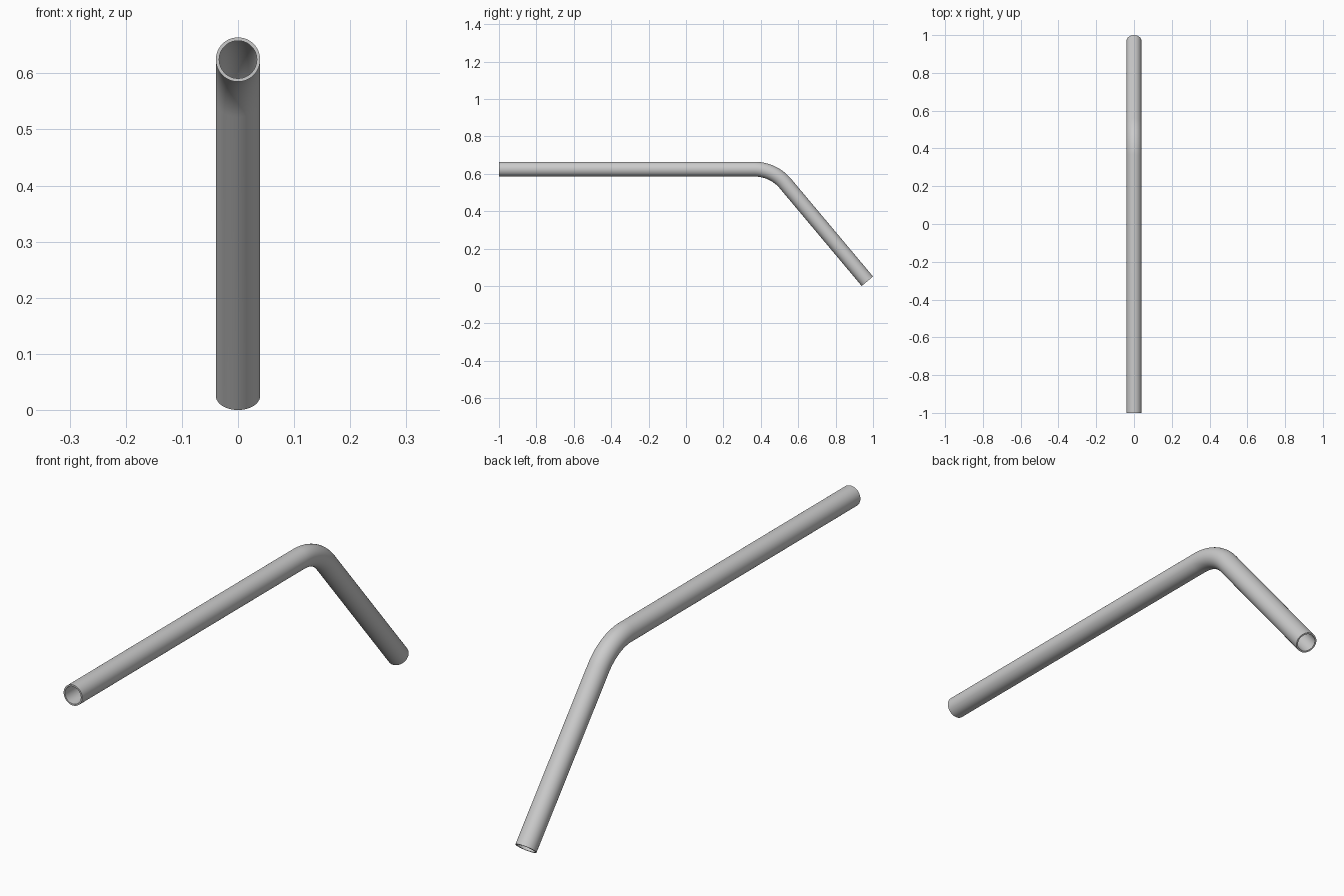
import bpy, bmesh
from math import sin, cos, tan, pi, radians

if "Cube" in bpy.data.objects:
    bpy.data.objects.remove(bpy.data.objects["Cube"])

R_OUT, R_IN = 0.0395, 0.0335     # tube radii
BEND = radians(50)               # bend angle
R_BEND = 0.215                   # centreline bend radius
SIDES, STEPS = 64, 24

# Centreline stations: (y, z, downward angle)
end_y = 1 - R_OUT * sin(BEND)
end_z = R_OUT * cos(BEND)
top_z = 0.6245
corner_y = end_y - (top_z - end_z) / tan(BEND)
start_y = corner_y - R_BEND * tan(BEND / 2)
path = [(-1.0, top_z, 0.0)]
for i in range(STEPS + 1):
    a = BEND * i / STEPS
    path.append((start_y + R_BEND * sin(a), top_z - R_BEND * (1 - cos(a)), a))
path.append((end_y, end_z, BEND))

bm = bmesh.new()


def sweep(radius):
    rings = []
    for y, z, a in path:
        ring = []
        for k in range(SIDES):
            t = 2 * pi * k / SIDES
            u = radius * sin(t)
            ring.append(bm.verts.new((radius * cos(t), y + u * sin(a), z + u * cos(a))))
        rings.append(ring)
    for r0, r1 in zip(rings, rings[1:]):
        bridge(r0, r1)
    return rings


def bridge(r0, r1):
    for k in range(SIDES):
        n = (k + 1) % SIDES
        bm.faces.new((r0[k], r0[n], r1[n], r1[k]))


# Outer wall, inner wall and the two annular end faces
outer, inner = sweep(R_OUT), sweep(R_IN)
bridge(outer[0], inner[0])
bridge(outer[-1], inner[-1])
bmesh.ops.recalc_face_normals(bm, faces=bm.faces)

mesh = bpy.data.meshes.new("bent_tube")
bm.to_mesh(mesh)
bm.free()
tube = bpy.data.objects.new("bent_tube", mesh)
bpy.context.collection.objects.link(tube)
bpy.context.view_layer.objects.active = tube
tube.select_set(True)
bpy.ops.object.shade_smooth_by_angle(angle=radians(30))
